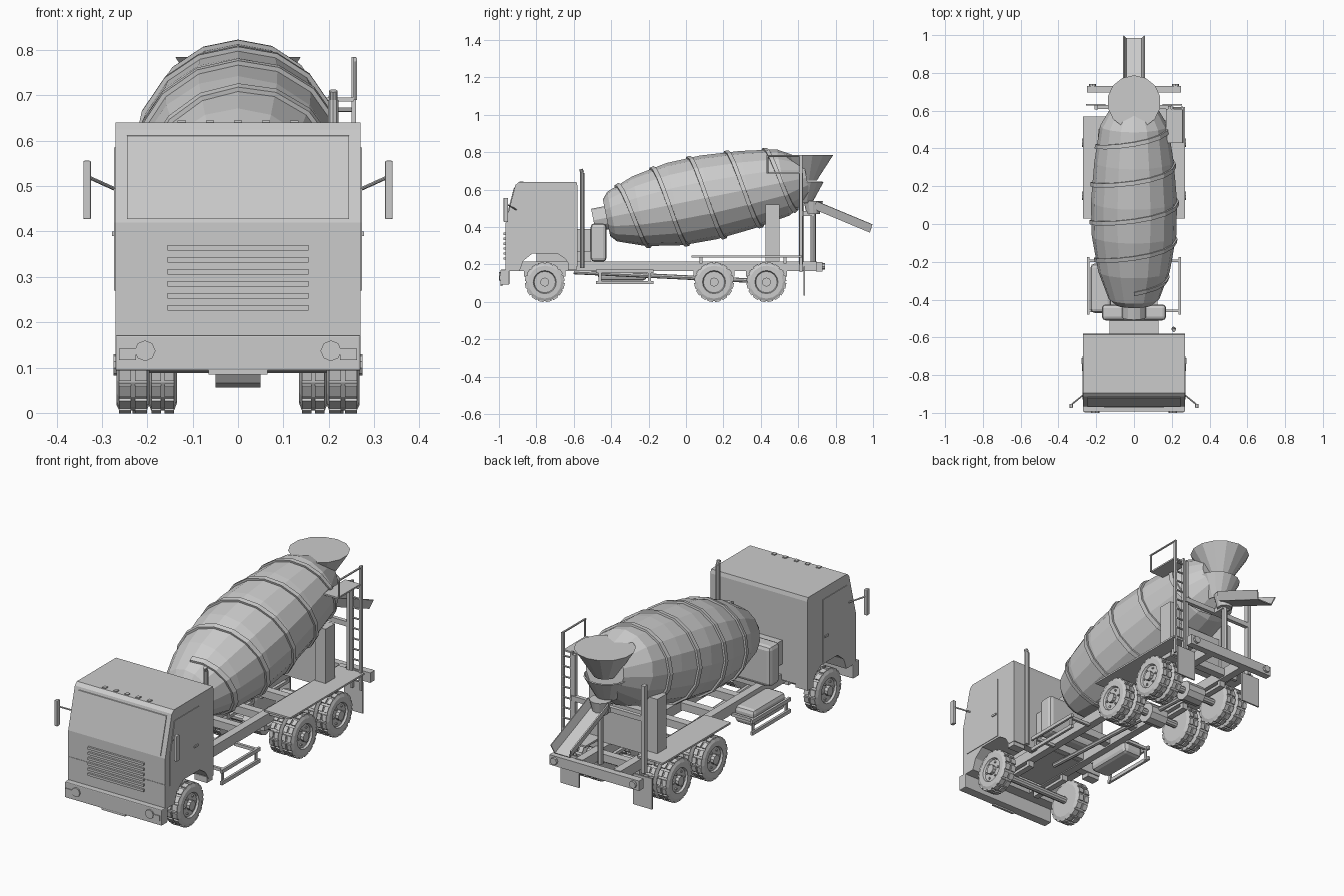
import bpy, bmesh
from math import sin, cos, pi
from mathutils import Vector as V, Matrix

if "Cube" in bpy.data.objects:
    bpy.data.objects.remove(bpy.data.objects["Cube"])


def finish(name, bm, bevel=0, solid=0):
    bmesh.ops.recalc_face_normals(bm, faces=bm.faces)
    me = bpy.data.meshes.new(name)
    bm.to_mesh(me)
    bm.free()
    ob = bpy.data.objects.new(name, me)
    bpy.context.collection.objects.link(ob)
    if solid:
        ob.modifiers.new("shell", 'SOLIDIFY').thickness = solid
    if bevel:
        m = ob.modifiers.new("bevel", 'BEVEL')
        m.width, m.segments = bevel, 2
    return ob


def box(name, x, y, z, bevel=0):
    bm = bmesh.new()
    bmesh.ops.create_cube(bm, size=1)
    for v in bm.verts:
        v.co = V([(a[0] + a[1]) / 2 + c * (a[1] - a[0]) for a, c in zip((x, y, z), v.co)])
    return finish(name, bm, bevel)


def rod(name, p, q, r, n=8, r2=None):
    p, q = V(p), V(q)
    bm = bmesh.new()
    m = Matrix.Translation((p + q) / 2) @ (q - p).to_track_quat('Z', 'Y').to_matrix().to_4x4()
    bmesh.ops.create_cone(bm, cap_ends=True, segments=n, radius1=r, radius2=r if r2 is None else r2,
                          depth=(q - p).length, matrix=m)
    return finish(name, bm)


def extrude_x(name, pts, x0, x1, bevel=0):
    bm = bmesh.new()
    f = bm.faces.new([bm.verts.new((x0, y, z)) for y, z in pts])
    g = bmesh.ops.extrude_face_region(bm, geom=[f])
    bmesh.ops.translate(bm, vec=(x1 - x0, 0, 0), verts=[v for v in g['geom'] if isinstance(v, bmesh.types.BMVert)])
    return finish(name, bm, bevel)


def loft(name, rings, closed=True, caps=True, solid=0):
    bm = bmesh.new()
    vs = [[bm.verts.new(p) for p in r] for r in rings]
    n = len(vs[0])
    for a, b in zip(vs, vs[1:]):
        for i in range(n if closed else n - 1):
            j = (i + 1) % n
            bm.faces.new((a[i], a[j], b[j], b[i]))
    if caps:
        bm.faces.new(vs[0])
        bm.faces.new(vs[-1])
    return finish(name, bm, 0, solid)


def mx(s, a, b):
    return sorted((s * a, s * b))


# Cab with wheel arches, sloped windscreen
extrude_x("cab", [(-.965, .165), (-.965, .42), (-.912, .625), (-.895, .64), (-.585, .64), (-.58, .62), (-.58, .19),
                  (-.62, .19), (-.645, .23), (-.69, .26), (-.82, .26), (-.87, .22), (-.89, .165)], -.27, .27)
extrude_x("windscreen", [(-.964, .427), (-.968, .428), (-.92, .611), (-.916, .612)], -.245, .245)
box("front_bumper", (-.27, .27), (-.993, -.945), (.093, .172), .004)
box("number_plate", (-.065, .065), (-.992, -.98), (.085, .097))
for i in range(6):
    z = .232 + i * .0265
    box("grille_slat", (-.155, .155), (-.975, -.96), (z - .006, z + .006))
box("front_panel_seam", (-.268, .268), (-.967, -.96), (.286, .289))
for i in range(-2, 3):
    box("roof_marker", (i * .062 - .009, i * .062 + .009), (-.89, -.87), (.638, .645))

for s in (-1, 1):
    rod("headlamp", (s * .205, -1, .137), (s * .205, -.98, .137), .023)
    box("indicator", mx(s, .225, .262), (-.997, -.98), (.117, .142))
    extrude_x("door", [(-.93, .27), (-.93, .42), (-.892, .585), (-.70, .585), (-.70, .27)], s * .268, s * .273)
    box("door_handle", mx(s, .27, .278), (-.74, -.71), (.39, .4))
    box("cab_step", mx(s, .2, .268), (-.63, -.585), (.17, .2))
    rod("mirror_arm", (s * .268, -.905, .492), (s * .33, -.955, .52), .004)
    box("mirror", mx(s, .324, .341), (-.975, -.952), (.427, .556), .003)

# Chassis
for s in (-1, 1):
    box("chassis_rail", mx(s, .085, .125), (-.93, .7), (.165, .217))
for y in (-.85, -.5, -.3, -.1, .08, .29, .56):
    box("crossmember", (-.1, .1), (y - .02, y + .02), (.172, .21))
box("rear_crossbar", (-.25, .25), (.695, .73), (.163, .213))
for s in (-1, 1):
    rod("tail_lamp", (s * .22, .725, .19), (s * .22, .742, .19), .018)
    box("mud_flap", mx(s, .15, .255), (.628, .636), (.035, .19))
    box("rear_fender", mx(s, .125, .27), (.03, .57 if s < 0 else .62), (.238, .247))
    for y in (.08, .53):
        box("fender_bracket", mx(s, .11, .2), (y - .008, y + .008), (.205, .24))


# Wheels
def wheel(s, y, xa, xb):
    def ring(x, r):
        return [(s * x, y + r * cos(2 * pi * i / 16), .106 + r * sin(2 * pi * i / 16)) for i in range(16)]
    loft("tyre", [ring(xa, .085), ring(xa + .006, .101), ring(xb - .006, .101), ring(xb, .088),
                  ring(xb, .062), ring(xb - .01, .057)])
    bm = bmesh.new()
    for i in range(16):
        for j in (0, 1):
            w = (xb - xa) / 2 - .01
            x = xa + .006 + w / 2 + j * (w + .008)
            m = Matrix.Translation((s * x, y, .106)) @ Matrix.Rotation(2 * pi * (i + .5) / 16, 4, 'X') \
                @ Matrix.Translation((0, 0, .100)) @ Matrix.Diagonal((w, .03, .012, 1))
            bmesh.ops.create_cube(bm, size=1, matrix=m)
    finish("tyre_tread", bm)


for y, front in ((-.755, 1), (.15, 0), (.43, 0)):
    rod("axle", (-.26, y, .106), (.26, y, .106), .018, 10)
    if not front:
        rod("differential", (-.05, y, .106), (.05, y, .106), .05, 10)
    for s in (-1, 1):
        wheel(s, y, .195 if front else .205, .268)
        if not front:
            wheel(s, y, .135, .197)
        rod("wheel_hub", (s * .25, y, .106), (s * .275, y, .106), .024, 10)
        for i in range(6):
            a = i * pi / 3
            p = (y + .042 * cos(a), .106 + .042 * sin(a))
            rod("wheel_nut", (s * .255, *p), (s * .264, *p), .006, 6)
        box("leaf_spring", mx(s, .09, .12), (y - .11, y + .11), (.135, .15))
        for d in (-.1, .1):
            box("spring_hanger", mx(s, .09, .12), (y + d - .01, y + d + .01), (.135, .17))
rod("drive_shaft", (0, -.6, .16), (0, .43, .11), .012)

# Equipment behind the cab
box("engine_box", (-.13, .13), (-.58, -.505), (.27, .39))
box("engine_base", (-.1, .1), (-.8, -.51), (.17, .27))
box("front_pedestal", (-.17, .17), (-.51, -.425), (.215, .42), .02)
rod("exhaust_stack", (.21, -.555, .18), (.21, -.555, .69), .012, 10)
rod("exhaust_tip", (.21, -.555, .69), (.21, -.562, .71), .01, 10)
box("fuel_tank", (-.23, -.12), (-.47, -.21), (.115, .2), .02)
for s in (-1, 1):
    for z in (.104, .163):
        box("side_guard", mx(s, .236, .248), (-.48, -.175), (z - .009, z + .009))
    for y in (-.46, -.195):
        box("guard_bracket", mx(s, .12, .24), (y - .007, y + .007), (.155, .17))
        box("guard_upright", mx(s, .232, .24), (y - .007, y + .007), (.1, .165))

# Mixing drum on a tilted axis
PROFILE = [(-.425, .10), (-.395, .135), (-.25, .19), (-.06, .224), (.12, .228), (.33, .21), (.52, .18), (.645, .105)]
UP = V((0, -.196, .981))


def on_drum(t, r, a):
    return V((0, t, .535 + .2 * t)) + r * (sin(a) * V((1, 0, 0)) + cos(a) * UP)


def drum_r(t):
    for (a, ra), (b, rb) in zip(PROFILE, PROFILE[1:]):
        if t <= b:
            return ra + (rb - ra) * (t - a) / (b - a)
    return PROFILE[-1][1]


N = 16
loft("mixer_drum", [[on_drum(t, r, 2 * pi * i / N) for i in range(N)] for t, r in PROFILE])
rod("drum_drive", on_drum(-.495, 0, 0), on_drum(-.41, 0, 0), .063, 12)
rings = []
for i in range(int(4.6 * N)):
    t, a = -.34 + .2 * i / N, 2 * pi * i / N
    rings.append([on_drum(t + d, drum_r(t + d) + h, a) for d, h in ((-.011, -.006), (-.011, .01), (.011, .01), (.011, -.006))])
loft("drum_spiral_rib", rings)

# Rear pedestal and roller
for s in (-1, 1):
    box("rear_pedestal_post", mx(s, .13, .19), (.425, .5), (.217, .52))
box("rear_pedestal_plate", (-.14, .14), (.445, .485), (.217, .43))

# Charging hopper, discharge collar and chute
rod("charging_hopper", (0, .645, .65), (0, .645, .785), .055, 14, .142)
arc = [pi * i / 8 for i in range(9)]
loft("discharge_collar", [[(r * cos(a), .625 + r * sin(a), z) for a in arc] for r, z in ((.11, .64), (.05, .53))],
     False, False, .006)
rod("chute_pivot", (0, .68, .47), (0, .68, .54), .035, 12, .052)
rod("chute_post", (0, .68, .217), (0, .68, .48), .015)
box("chute_crossbeam", (-.2, .2), (.61, .63), (.46, .485))
box("chute_arm", (-.02, .02), (.61, .69), (.46, .485))
loft("chute", [[(-.053, y + .012, z + .04), (-.04, y, z), (.04, y, z), (.053, y + .012, z + .04)]
               for y, z in ((.685, .50), (.985, .375))], False, False, .006)

# Left support post; right ladder, platform and handrail
box("support_post", (-.21, -.19), (.605, .63), (.2, .64))
box("support_post", (.18, .196), (.605, .625), (.2, .69))
for x in (.205, .255):
    box("ladder_rail", (x - .005, x + .005), (.607, .622), (.16, .785 if x > .23 else .70))
for i in range(10):
    z = .2 + i * .052
    rod("ladder_rung", (.205, .615, z), (.255, .615, z), .005, 6)
box("platform", (.17, .255), (.43, .61), (.687, .695))
rod("handrail", (.258, .43, .78), (.258, .615, .78), .005, 6)
rod("handrail_upright", (.258, .435, .69), (.258, .435, .78), .005, 6)
